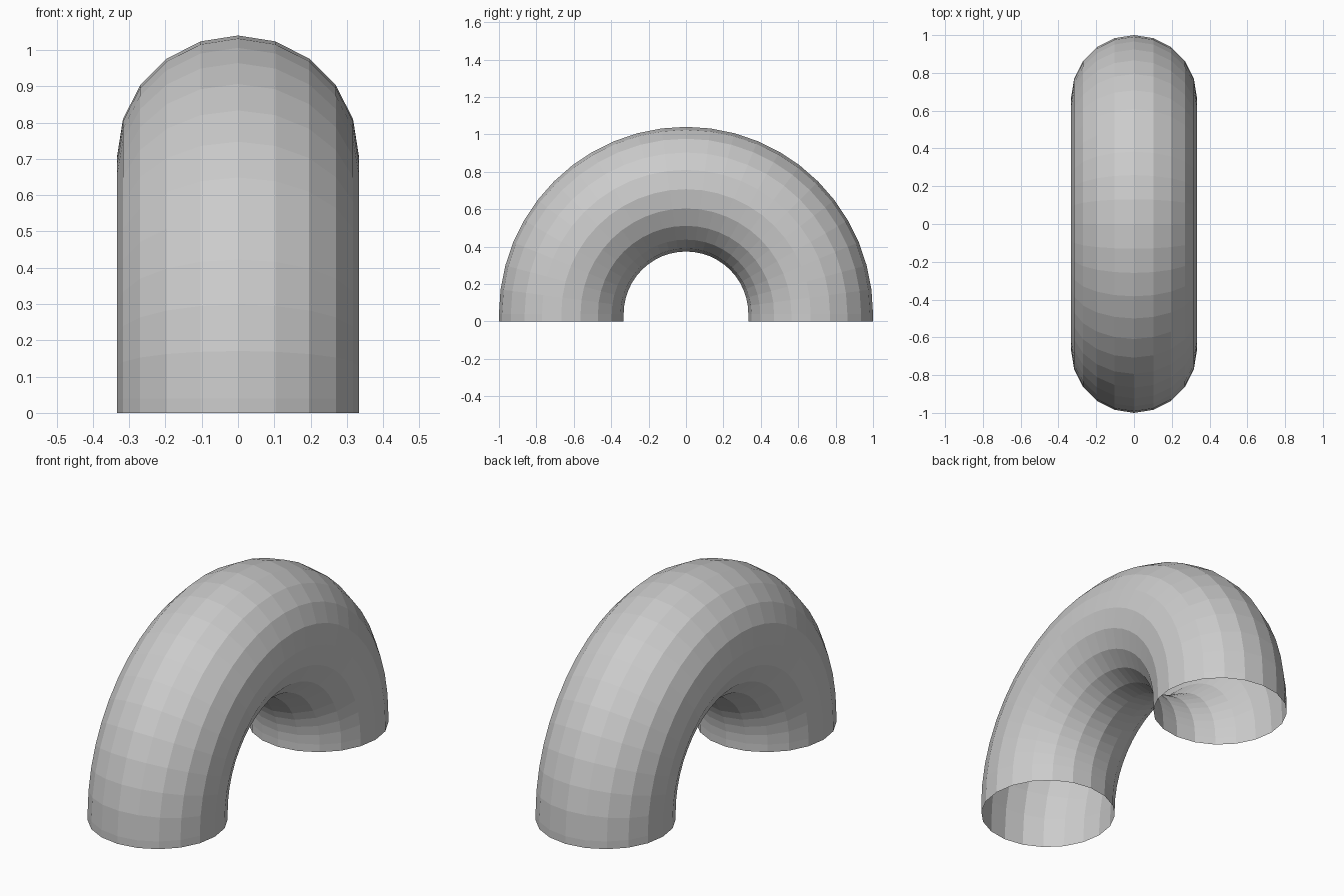
import bpy, bmesh, math
from mathutils import Matrix, Vector

if "Cube" in bpy.data.objects:
    bpy.data.objects.remove(bpy.data.objects["Cube"])

R, r, leg = 2 / 3, 1 / 3, 0.04   # bend radius, tube radius, short straight end
SIDES, STEPS = 20, 24

bm = bmesh.new()


def extrude_to(edges, offset):
    out = bmesh.ops.extrude_edge_only(bm, edges=edges)["geom"]
    verts = [g for g in out if isinstance(g, bmesh.types.BMVert)]
    bmesh.ops.translate(bm, verts=verts, vec=offset)
    return [g for g in out if isinstance(g, bmesh.types.BMEdge)
            and all(v in verts for v in g.verts)]


# open end ring, short straight section, half-circle bend, straight section
bmesh.ops.create_circle(bm, segments=SIDES, radius=r,
                        matrix=Matrix.Translation((0, R, 0)))
ring = extrude_to(bm.edges[:], (0, 0, leg))
last = bmesh.ops.spin(bm, geom=ring, cent=(0, 0, leg), axis=(1, 0, 0),
                      angle=math.pi, steps=STEPS)["geom_last"]
ring = [g for g in last if isinstance(g, bmesh.types.BMEdge)]
extrude_to(ring, (0, 0, -leg))
bmesh.ops.remove_doubles(bm, verts=bm.verts[:], dist=1e-5)

# face normals outward from the tube centre line
bmesh.ops.recalc_face_normals(bm, faces=bm.faces[:])
f = max(bm.faces, key=lambda f: f.calc_center_median().z)
if f.normal.z < 0:
    bmesh.ops.reverse_faces(bm, faces=bm.faces[:])

mesh = bpy.data.meshes.new("pipe_bend")
bm.to_mesh(mesh)
bm.free()
bpy.context.collection.objects.link(bpy.data.objects.new("pipe_bend", mesh))
